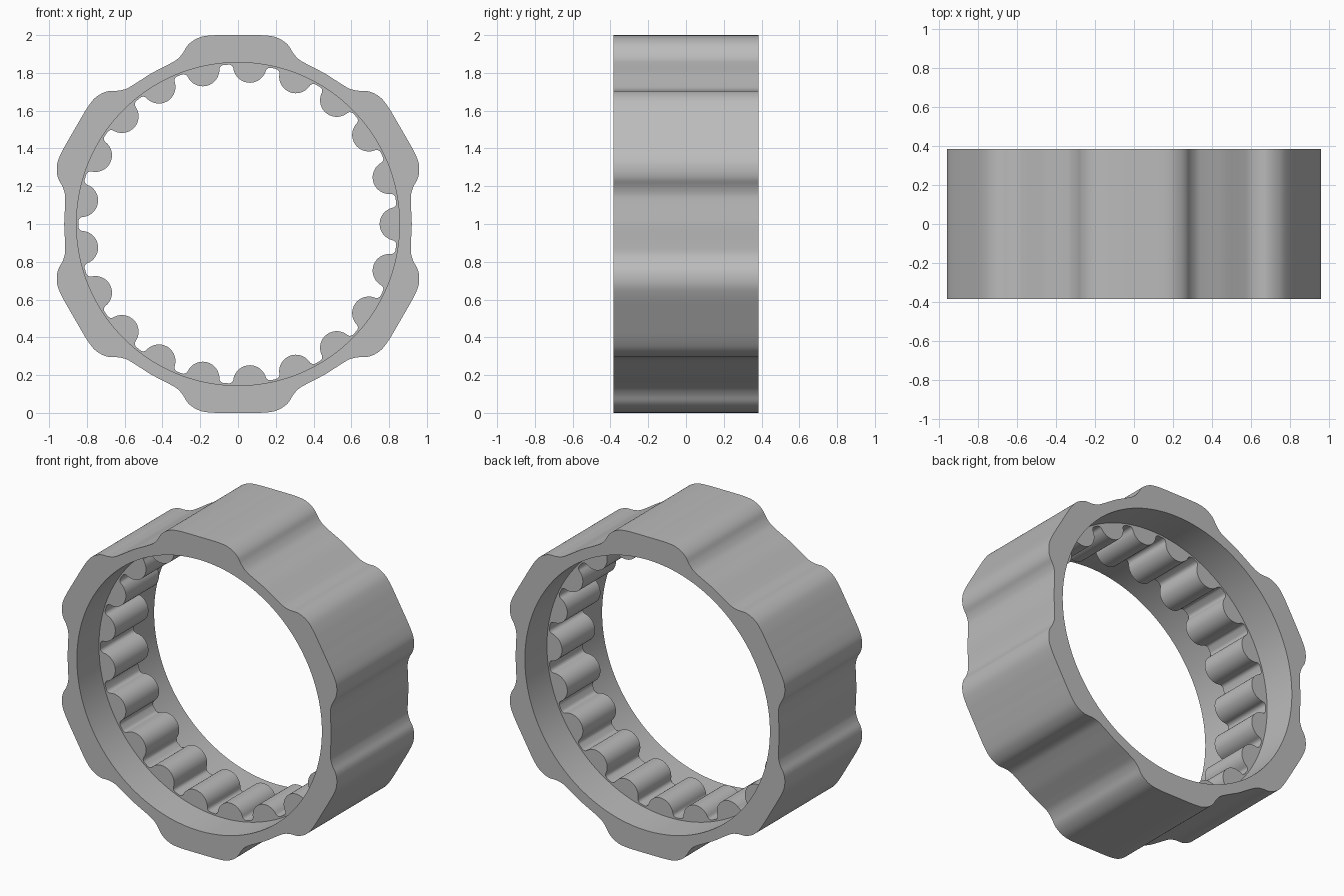
import bpy
import bmesh
import math
from mathutils import Matrix, Vector

HALF_DEPTH = 0.385      # whole ring
TOOTH_DEPTH = 0.165     # toothed band
BORE = 0.855
TEETH = 21
LOBES = 6

cube = bpy.data.objects.get("Cube")
if cube:
    bpy.data.objects.remove(cube)

metal = bpy.data.materials.new("grey metal")
metal.use_nodes = True
grey = (0.5, 0.5, 0.5, 1)
metal.diffuse_color = grey
metal.node_tree.nodes["Principled BSDF"].inputs["Base Color"].default_value = grey


def repeat(points, count, start):
    """Copy one sector of a profile around the centre."""
    loop = []
    for i in range(count):
        turn = Matrix.Rotation(start + i * math.tau / count, 2)
        loop += [turn @ p for p in points]
    return loop


def smooth_loop(points, steps=4):
    """Closed Catmull-Rom curve through the points."""
    loop = []
    n = len(points)
    for i in range(n):
        a, b, c, d = (points[(i + k - 1) % n] for k in range(4))
        for s in range(steps):
            t = s / steps
            loop.append(0.5 * (2 * b + (c - a) * t + (2 * a - 5 * b + 4 * c - d) * t ** 2
                               + (3 * b - a - 3 * c + d) * t ** 3))
    return loop


def ring_object(name, outer, inner, half):
    """Closed ring between two matching loops, extruded along y."""
    bm = bmesh.new()
    sections = [(outer, -half), (outer, half), (inner, half), (inner, -half)]
    rows = [[bm.verts.new((p.x, y, p.y + 1)) for p in loop] for loop, y in sections]
    n = len(outer)
    for r in range(4):
        a, b = rows[r], rows[(r + 1) % 4]
        for i in range(n):
            j = (i + 1) % n
            bm.faces.new((a[i], a[j], b[j], b[i]))
    bmesh.ops.recalc_face_normals(bm, faces=bm.faces)
    mesh = bpy.data.meshes.new(name)
    bm.to_mesh(mesh)
    bm.free()
    mesh.materials.append(metal)
    obj = bpy.data.objects.new(name, mesh)
    bpy.context.collection.objects.link(obj)
    bpy.ops.object.select_all(action="DESELECT")
    obj.select_set(True)
    bpy.context.view_layer.objects.active = obj
    bpy.ops.object.shade_smooth_by_angle(angle=math.radians(35))
    return obj


# Outer housing: half a lobe as (outward, sideways), mirrored and repeated
half_lobe = [(1.0, 0.065), (0.999, 0.13), (0.992, 0.19), (0.972, 0.235), (0.944, 0.268),
             (0.905, 0.292), (0.872, 0.322), (0.849, 0.36), (0.828, 0.40)]
lobe = [Vector((n, -t)) for n, t in reversed(half_lobe)]
lobe += [Vector((1.0, 0))] + [Vector(p) for p in half_lobe]
lobe.append(Vector((0.92, 0)) @ Matrix.Rotation(-math.pi / LOBES, 2))
outer = smooth_loop(repeat(lobe, LOBES, math.pi / LOBES))
ring_object("outer_ring", outer, [p.normalized() * BORE for p in outer], HALF_DEPTH)

# Inner teeth: round tooth blended into the root circle by small fillets
centre, radius, root, fillet = 0.838, 0.088, 0.845, 0.024
reach = root - fillet
fx = (reach ** 2 + centre ** 2 - (radius + fillet) ** 2) / (2 * centre)
fy = math.sqrt(reach ** 2 - fx ** 2)
tooth_centre, fillet_centre = Vector((centre, 0)), Vector((fx, fy))
to_tooth = tooth_centre - fillet_centre
contact = math.atan2(fy, fx - centre)
root_angle = math.atan2(fy, fx)
touch = math.atan2(to_tooth.y, to_tooth.x)

half_tooth = []
for i in range(1, 13):
    a = math.pi + (contact - math.pi) * i / 12
    half_tooth.append(tooth_centre + radius * Vector((math.cos(a), math.sin(a))))
for i in range(1, 7):
    a = touch + (root_angle - touch) * i / 6
    half_tooth.append(fillet_centre + fillet * Vector((math.cos(a), math.sin(a))))
tooth = [Vector((p.x, -p.y)) for p in reversed(half_tooth)]
tooth += [Vector((centre - radius, 0))] + half_tooth
toothed = repeat(tooth, TEETH, 0)
ring_object("inner_teeth", [p.normalized() * (BORE + 0.004) for p in toothed],
            toothed, TOOTH_DEPTH)
